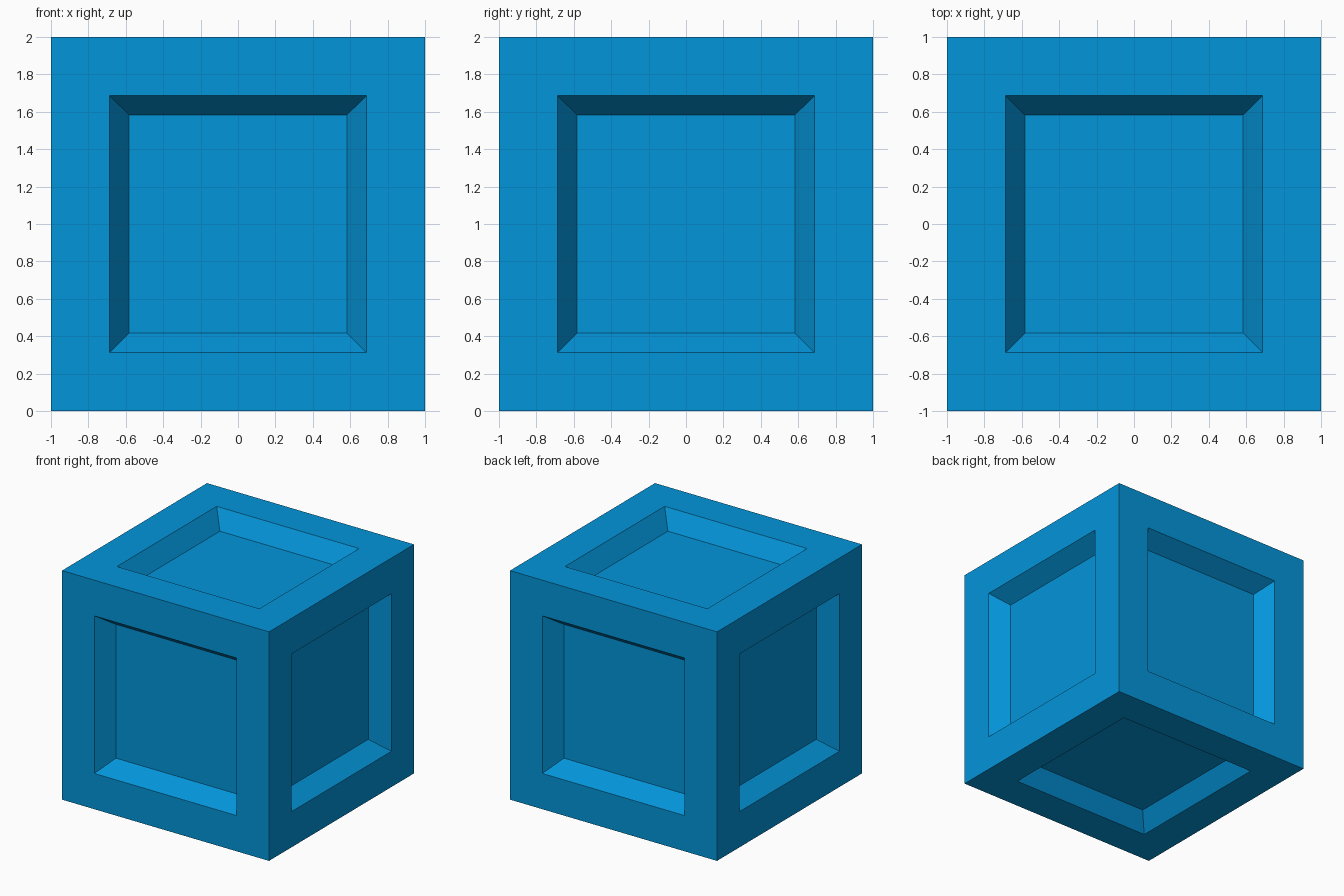
import bpy, bmesh

if "Cube" in bpy.data.objects:
    bpy.data.objects.remove(bpy.data.objects["Cube"])

OUTER = 0.688   # half size of the recess opening
INNER = 0.584   # half size of the recess floor
DEPTH = 0.15    # recess depth

blue = bpy.data.materials.new("bright blue")
blue.diffuse_color = (0.001, 0.30, 0.70, 1)
blue.use_nodes = True
blue.node_tree.nodes["Principled BSDF"].inputs["Base Color"].default_value = blue.diffuse_color

# Cube body with a sloped square recess in each of the six faces
bm = bmesh.new()
bmesh.ops.create_cube(bm, size=2)
bm.normal_update()
faces = list(bm.faces)
bmesh.ops.inset_individual(bm, faces=faces, thickness=1 - OUTER,
                           use_even_offset=True)
bmesh.ops.inset_individual(bm, faces=faces, thickness=OUTER - INNER,
                           depth=0, use_even_offset=True)
# Push each recess floor inward along its own normal
for f in faces:
    f.normal_update()
    bmesh.ops.translate(bm, verts=f.verts, vec=f.normal * -DEPTH)
bmesh.ops.translate(bm, verts=bm.verts, vec=(0, 0, 1))
bmesh.ops.recalc_face_normals(bm, faces=bm.faces)

mesh = bpy.data.meshes.new("crate")
bm.to_mesh(mesh)
bm.free()
mesh.materials.append(blue)
bpy.context.collection.objects.link(bpy.data.objects.new("crate", mesh))
